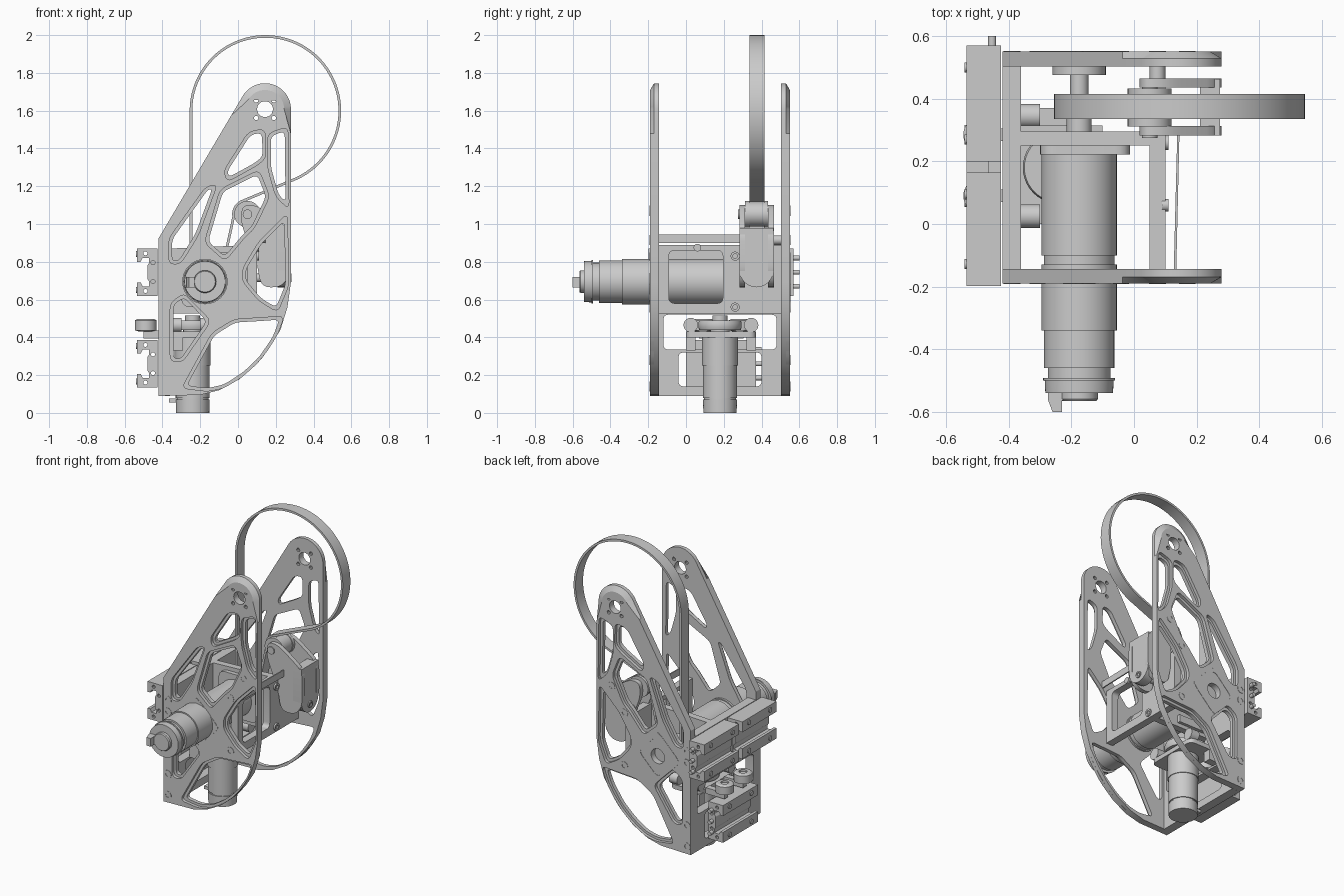
import bpy, bmesh, math
from mathutils import Matrix, Vector

if "Cube" in bpy.data.objects:
    bpy.data.objects.remove(bpy.data.objects["Cube"])

def area(p):
    return sum(a[0]*b[1]-b[0]*a[1] for a, b in zip(p, p[1:]+p[:1]))/2

def offset(p, d):
    """Grow (d>0) or shrink a closed polygon with mitred corners."""
    if area(p) < 0:
        p = p[::-1]
    out = []
    for i in range(len(p)):
        a, b, c = (Vector(p[i-1]), Vector(p[i]), Vector(p[(i+1) % len(p)]))
        u, v = (b-a).normalized(), (c-b).normalized()
        n1, n2 = Vector((u.y, -u.x)), Vector((v.y, -v.x))
        m = (n1+n2)/max(1+n1.dot(n2), 0.3)
        out.append(tuple(b+m*d))
    return out

def fillet(p, r, n=5):
    out = []
    for i in range(len(p)):
        a, b, c = (Vector(p[i-1]), Vector(p[i]), Vector(p[(i+1) % len(p)]))
        s = b+(a-b).normalized()*min(r, (a-b).length*.45)
        e = b+(c-b).normalized()*min(r, (c-b).length*.45)
        for k in range(n+1):
            t = k/n
            out.append(tuple(s*(1-t)**2+b*2*t*(1-t)+e*t*t))
    return out

def arc(cx, cy, r, a0, a1, n=24):
    return [(cx+r*math.cos(math.radians(a0+(a1-a0)*k/n)),
             cy+r*math.sin(math.radians(a0+(a1-a0)*k/n))) for k in range(n+1)]

def circle(cx, cy, r, n=24):
    return arc(cx, cy, r, 0, 360, n)[:-1]

def rect(x0, y0, x1, y1):
    return [(x0, y0), (x1, y0), (x1, y1), (x0, y1)]

# Local axes of a profile for each extrusion direction
AX = {'X': ((0, 1, 0), (0, 0, 1), (1, 0, 0)),
      'Y': ((1, 0, 0), (0, 0, 1), (0, -1, 0)),
      'Z': ((1, 0, 0), (0, 1, 0), (0, 0, 1))}

def frame(axis):
    return Matrix(AX[axis]).transposed().to_4x4()

def add(name, me):
    ob = bpy.data.objects.new(name, me)
    bpy.context.collection.objects.link(ob)
    return ob

def prism(name, axis, lo, hi, outline, holes=()):
    """Extrude a profile with holes along an axis."""
    cu = bpy.data.curves.new(name, 'CURVE')
    cu.dimensions, cu.fill_mode, cu.extrude = '2D', 'BOTH', abs(hi-lo)/2
    for loop in (outline, *holes):
        s = cu.splines.new('POLY')
        s.points.add(len(loop)-1)
        for pt, co in zip(s.points, loop):
            pt.co = (co[0], co[1], 0, 1)
        s.use_cyclic_u = True
    tmp = add(name+"_curve", cu)
    dg = bpy.context.evaluated_depsgraph_get()
    me = bpy.data.meshes.new_from_object(tmp.evaluated_get(dg))
    bpy.data.objects.remove(tmp)
    shift = Vector([(lo+hi)/2 if c == axis else 0 for c in 'XYZ'])
    me.transform(Matrix.Translation(shift) @ frame(axis))
    bm = bmesh.new()
    bm.from_mesh(me)
    bmesh.ops.remove_doubles(bm, verts=bm.verts, dist=1e-5)
    bmesh.ops.recalc_face_normals(bm, faces=bm.faces)
    bm.to_mesh(me)
    bm.free()
    me.name = name
    return add(name, me)

def box(name, x, y, z):
    return prism(name, 'Z', z[0], z[1], rect(x[0], y[0], x[1], y[1]))

def lathe(name, axis, centre, prof, n=40):
    """Turned part: prof is (position along axis, radius)."""
    bm = bmesh.new()
    rings = []
    for pos, r in prof:
        c = Vector(centre)
        c['XYZ'.index(axis)] = pos
        m = frame(axis)
        rings.append([bm.verts.new(c + m @ Vector((x, y, 0))) for x, y in circle(0, 0, r, n)])
    for a, b in zip(rings, rings[1:]):
        for i in range(n):
            bm.faces.new((a[i-1], a[i], b[i], b[i-1]))
    bm.faces.new(rings[0])
    bm.faces.new(rings[-1])
    bmesh.ops.recalc_face_normals(bm, faces=bm.faces)
    me = bpy.data.meshes.new(name)
    bm.to_mesh(me)
    bm.free()
    return add(name, me)

def cyl(name, axis, centre, r, lo, hi, n=24):
    return lathe(name, axis, centre, [(lo, r), (hi, r)], n)

# Side plates: lightened truss outline, with a stepped rim on the outside
TOP = (.143, 1.608)
outline = ([(-.42, .09), (-.2, .095), (-.1, .12), (.01, .18), (.09, .25), (.16, .335),
            (.225, .44), (.262, .56), (.28, .69), (.28, 1.48)]
           + arc(*TOP, .137, 0, 150) + [(-.037, 1.573), (-.42, .925)])
windows = [
    [(-.355, .80), (-.355, .92), (-.165, 1.185), (-.127, 1.195), (-.22, .945), (-.31, .80)],
    [(.063, 1.478), (.132, 1.49), (.137, 1.355), (.095, 1.32), (-.05, 1.24), (-.063, 1.28)],
    [(.168, 1.47), (.253, 1.50), (.258, 1.105), (.21, 1.15), (.168, 1.30)],
    [(-.085, 1.175), (.105, 1.27), (.155, 1.145), (.075, .98), (.03, .94), (-.07, .82), (-.165, .905)],
    [(.12, .90), (.25, 1.03), (.258, .68), (.205, .55), (.12, .60), (.035, .70), (.035, .76)],
    [(-.348, .284), (-.348, .576), (-.285, .62), (-.158, .485), (-.30, .28)],
    [(-.28, .14), (-.13, .415), (-.016, .485), (.08, .49), (.228, .50), (.19, .40), (.115, .29),
     (.03, .21), (-.07, .145), (-.16, .125)]]
drill = [circle(*TOP, .042)] + [circle(TOP[0]+sx*.047, TOP[1]+sz*.047, .012, 10)
                                for sx in (-1, 1) for sz in (-1, 1)]
for side, inner, s, bore in (("front", -.143, -1, .115), ("back", .503, 1, .05)):
    mid, outer = inner+s*.026, inner+s*.047
    hub = [circle(-.175, .69, bore)]
    prism(side+"_plate_web", 'Y', inner, mid, outline,
          [fillet(offset(w, -.006), .03) for w in windows]+drill+hub)
    rim = prism(side+"_plate_rim", 'Y', mid, outer, outline,
                [fillet(offset(w, .011), .035) for w in windows]+drill+hub)
    # Chamfer the rounded head of the plate
    for v in rim.data.vertices:
        d = Vector((v.co.x-TOP[0], v.co.z-TOP[1]))
        if abs(v.co.y-outer) < .002 and d.y > -.01 and abs(d.length-.137) < .003:
            d *= .74
            v.co.x, v.co.z = TOP[0]+d.x, TOP[1]+d.y
    # Bosses and screws on the outside
    for x, z in ((.075, .915), (.075, .56), (-.39, .78), (-.39, .70), (-.39, .28), (-.39, .14), (.17, 1.07)):
        lathe(side+"_boss", 'Y', (x, 0, z), [(mid, .027), (outer+s*.002, .027), (outer+s*.002, .014),
                                             (outer-s*.012, .014)], 20)
    for x, z in ((-.175, .835), (-.03, .69), (-.175, .545), (-.32, .69)):
        cyl(side+"_screw", 'Y', (x, 0, z), .014, mid, outer+s*.002, 16)
    # Diamond rib round the motor bore
    diamond = [(-.175, .86), (-.005, .69), (-.175, .52), (-.345, .69)]
    prism(side+"_hub_rib", 'Y', mid, outer+s*.002, fillet(diamond, .05),
          [fillet(offset(diamond, -.02), .04)])

# Spine plate joining both sides, and the cross plate with its window
prism("spine_plate", 'X', -.42, -.36, rect(-.143, .09, .503, .87),
      [fillet(rect(-.12, .335, .48, .52), .03), fillet(rect(-.04, .14, .40, .32), .03)])
prism("cross_plate", 'X', .05, .10, rect(-.143, .525, .503, .89),
      [fillet(rect(-.09, .58, .195, .86), .03)])
# Thin slanted sheet beside the cross plate
prism("thin_sheet", 'Z', .90, .945, [(-.143, .128), (-.128, -.143), (.135, -.143), (.145, .285), (.138, .285)][2:]
      + [(.127, -.143)])
for y, z in ((.26, .83), (.26, .56)):
    lathe("cross_plate_screw", 'X', (0, y, z), [(.09, .024), (.11, .024), (.11, .012), (.102, .012)], 20)
cyl("cross_plate_top_screw", 'X', (0, .06, .875), .02, .09, .11)

# Horizontal drive motor, mount plate and shaft
M = (-.175, 0, .695)
lathe("drive_motor", 'Y', M, [(-.54, .07), (-.54, .108), (-.50, .11), (-.50, .115), (-.492, .115),
      (-.492, .10), (-.46, .10), (-.46, .112), (-.34, .112), (-.34, .12), (-.13, .12), (-.13, .113),
      (-.10, .113), (-.10, .12), (.222, .12)], 56)
lathe("motor_cap", 'Y', M, [(-.565, .055), (-.558, .06), (-.54, .06)], 32)
prism("motor_connector", 'Z', .665, .72, [(-.275, -.56), (-.23, -.56), (-.23, -.60), (-.26, -.60)])
box("motor_connector_base", (-.275, -.22), (-.563, -.535), (.665, .72))
prism("motor_flange", 'Y', .222, .25, fillet(rect(-.30, .56, -.012, .85), .05))
prism("motor_mount_plate", 'Y', .25, .295,
      [(-.36, .525), (.10, .525), (.10, .89), (-.36, .87)], [circle(-.175, .695, .05)])
box("mount_rib", (-.36, -.10), (.295, .315), (.55, .60))
lathe("drive_shaft_pulley", 'Y', M, [(.25, .04), (.335, .04), (.335, .068), (.415, .068), (.415, .03),
      (.475, .03), (.475, .085), (.51, .085)])

# Large belt loop: drive pulley, big arc, then over the idler roller
R = (.05, 0, 1.052)
path = ([(-.249, .80)] + arc(.145, 1.599, .394, 180, -70, 72)
        + arc(R[0], R[2], .074, 112, 190, 10) + arc(-.175, .69, .074, -8, -180, 20))
prism("belt", 'Y', .335, .415, offset(path, .007), [offset(path, -.007)])

# Idler roller carried in a forked arm
lathe("idler_roller", 'Y', R, [(.312, .05), (.312, .07), (.335, .07), (.335, .066), (.412, .066),
      (.412, .07), (.433, .07), (.433, .05)])
cyl("idler_axle", 'Y', R, .025, .275, .45)
cyl("arm_spacer", 'Y', (.075, 0, .915), .025, .46, .51)
arm = fillet([(.015, 1.0), (.02, 1.10), (.10, 1.10), (.28, .97), (.28, .74), (.23, .665),
              (.12, .665), (.10, .80)], .06)
for y in (.283, .435):
    prism("arm_cheek", 'Y', y, y+.03, arm, [])
web = [(.283, .98), (.463, .98)] + arc(.373, .755, .09, 0, -180, 16)
prism("arm_web", 'X', .21, .275, web)
lathe("arm_pivot", 'X', (0, .373, .715), [(.10, .022), (.282, .022), (.282, .012), (.27, .012)], 20)

# Vertical motor, its bracket and gear
V = (-.24, .18, 0)
lathe("lift_motor", 'Z', V, [(0, .088), (.07, .09), (.07, .084), (.08, .084), (.08, .09), (.25, .09),
      (.25, .095), (.42, .095)], 48)
box("lift_motor_plug", (-.365, -.32), (.16, .20), (.055, .075))
prism("lift_motor_bracket", 'Z', .40, .43, fillet(rect(-.36, 0, -.14, .37), .04))
lathe("lift_gear", 'Z', V, [(.43, .05), (.44, .05), (.44, .11), (.455, .115), (.475, .115),
      (.49, .11), (.49, .04), (.515, .04)])
for y in (0, .32):
    box("bracket_ear", (-.36, -.29), (y, y+.05), (.33, .41))
    for x in (-.36, -.20):
        cyl("bracket_roller", 'X', (0, y+.025, .465), .038, x, x+.06)

# Guide wheels poking out between the rail carriages
for y in (.09, .285):
    lathe("guide_wheel", 'Z', (-.488, y, 0), [(.43, .035), (.437, .057), (.49, .057), (.497, .045),
          (.497, .025), (.485, .025)], 32)
    box("wheel_arm", (-.50, -.36), (y-.02, y+.02), (.395, .435))

# Rail carriages with a C-shaped channel
def carriage(name, z, y0, y1):
    c = [(-.535, .125), (-.425, .125), (-.425, -.125), (-.535, -.125), (-.535, -.055), (-.515, -.055),
         (-.505, -.075), (-.47, -.075), (-.47, -.05), (-.48, -.035), (-.48, .035), (-.47, .05),
         (-.47, .075), (-.505, .075), (-.515, .055), (-.535, .055)]
    prism(name, 'Y', y0, y1, [(x, z+dz) for x, dz in c],
          [circle(x, z+dz, .011, 10) for x, dz in ((-.49, .10), (-.45, .05), (-.45, -.05), (-.49, -.10))])
    for y in (y0+.07, y1-.07):
        for dz in (-.095, .095):
            cyl(name+"_bolt", 'X', (0, y, z+dz), .016, -.541, -.52, 16)

carriage("upper_carriage_front", .745, -.198, .165)
carriage("upper_carriage_back", .745, .20, .57)
carriage("lower_carriage", .26, 0, .37)
box("carriage_link", (-.465, -.425), (.165, .20), (.64, .85))
for dz in (-.075, 0, .075):
    cyl("upper_pin", 'Y', (-.453, 0, .745+dz), .013, .56, .60, 14)
    cyl("lower_pin", 'Y', (-.453, 0, .26+dz), .013, .36, .40, 14)

# Smooth round surfaces, keep edges sharp
for ob in bpy.context.scene.objects:
    ob.select_set(True)
    bpy.context.view_layer.objects.active = ob
bpy.ops.object.shade_smooth_by_angle(angle=math.radians(30))
